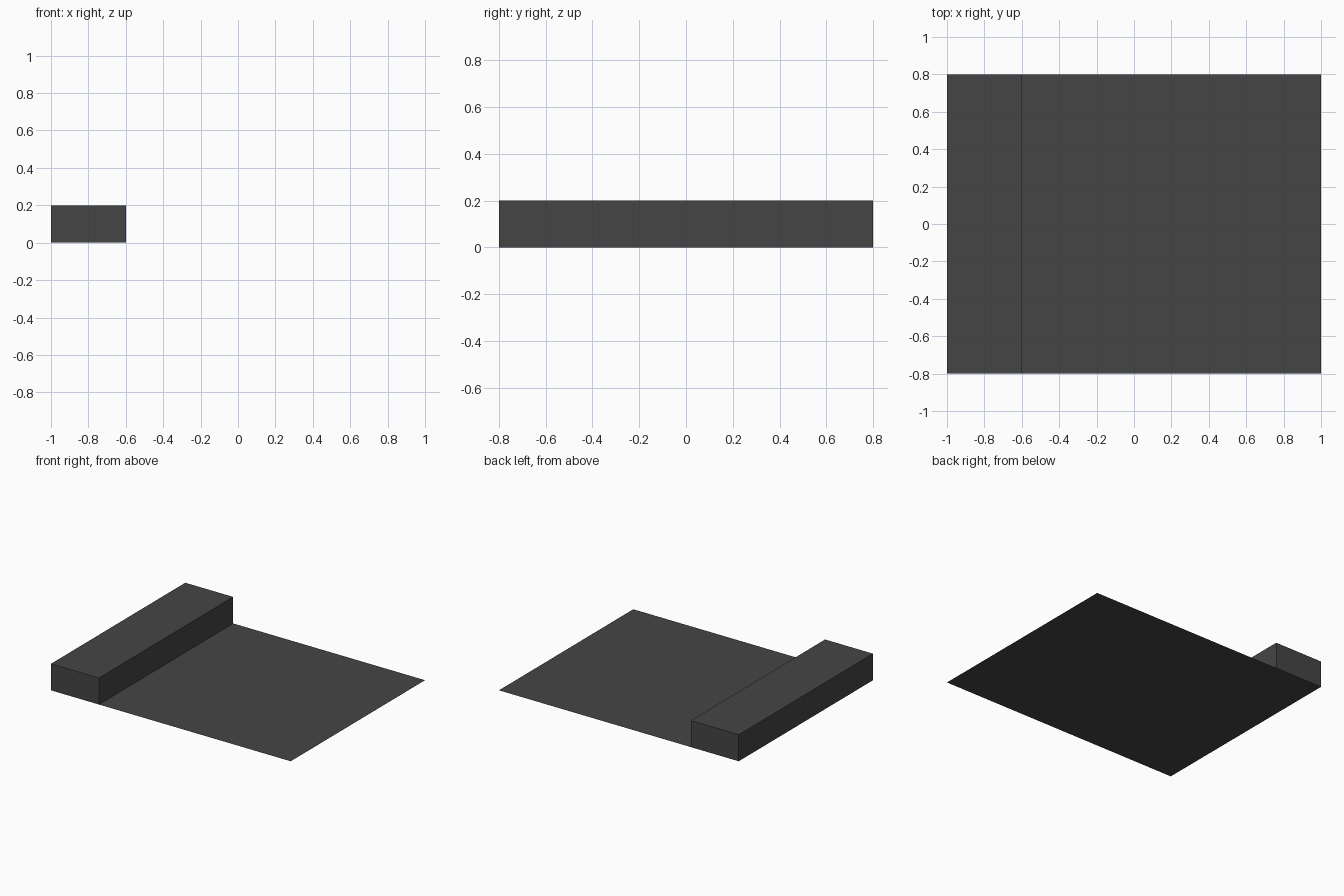
import bpy
import bmesh

if "Cube" in bpy.data.objects:
    bpy.data.objects.remove(bpy.data.objects["Cube"])

grey = bpy.data.materials.new("dark_grey")
grey.diffuse_color = (0.06, 0.06, 0.06, 1)
grey.use_nodes = True
grey.node_tree.nodes["Principled BSDF"].inputs["Base Color"].default_value = grey.diffuse_color


def make_object(name, bm):
    mesh = bpy.data.meshes.new(name)
    bm.to_mesh(mesh)
    bm.free()
    mesh.materials.append(grey)
    obj = bpy.data.objects.new(name, mesh)
    bpy.context.collection.objects.link(obj)
    return obj


# Thin base sheet lying on the ground
bm = bmesh.new()
bmesh.ops.create_grid(bm, x_segments=1, y_segments=1, size=1)
bmesh.ops.scale(bm, vec=(1, 0.8, 1), verts=bm.verts)
make_object("base_sheet", bm)

# Raised step along the left edge, open where it sits on the sheet
bm = bmesh.new()
bmesh.ops.create_cube(bm, size=1)
bmesh.ops.scale(bm, vec=(0.4, 1.6, 0.2), verts=bm.verts)
bmesh.ops.translate(bm, vec=(-0.8, 0, 0.1), verts=bm.verts)
bm.normal_update()
under = [f for f in bm.faces if f.normal.z < -0.9]
bmesh.ops.delete(bm, geom=under, context='FACES_ONLY')
make_object("raised_step", bm)
